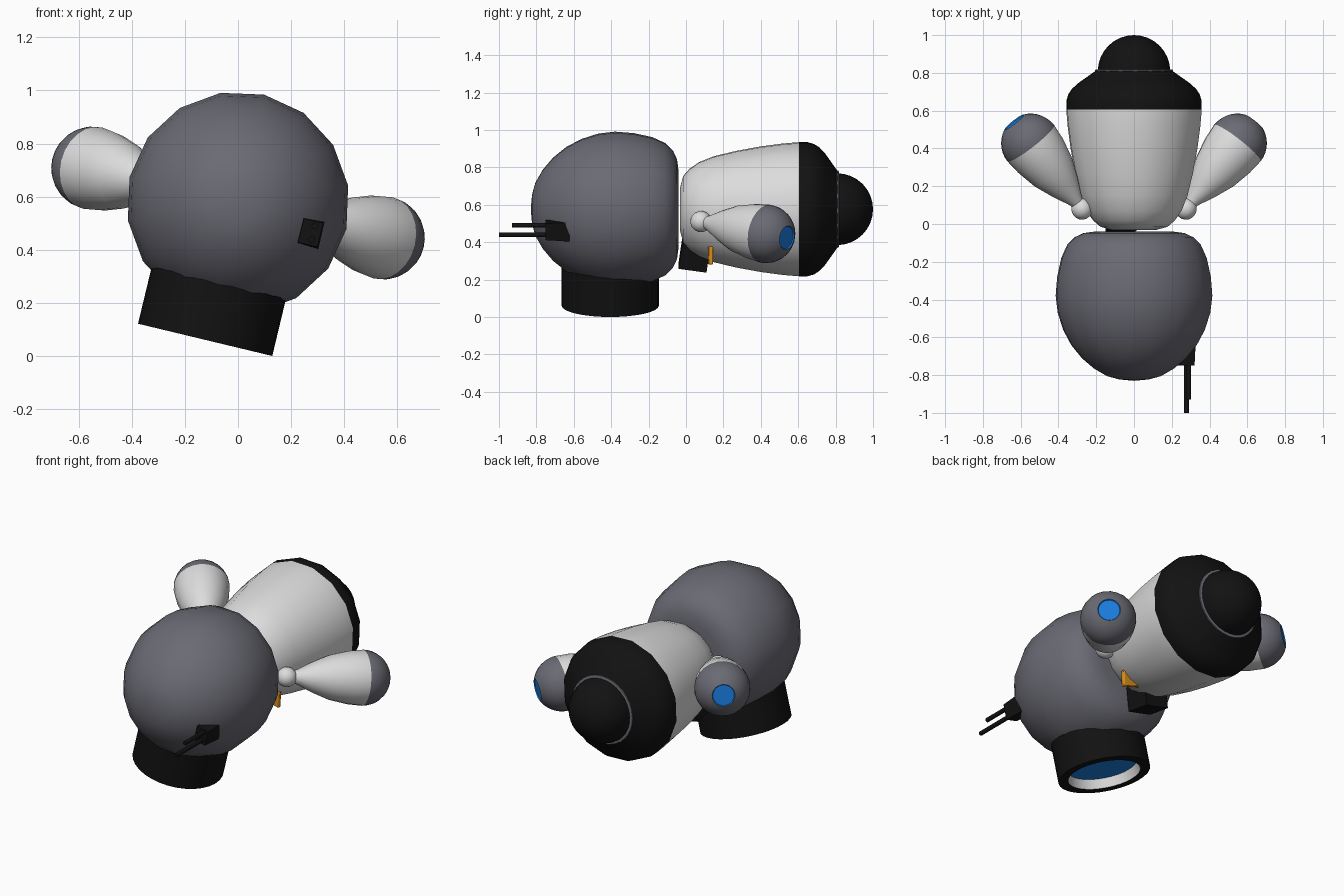
import bpy, bmesh, math
from mathutils import Matrix, Vector

cube = bpy.data.objects.get("Cube")
if cube:
    bpy.data.objects.remove(cube)


def material(name, r, g, b):
    m = bpy.data.materials.new(name)
    m.use_nodes = True
    m.diffuse_color = (r, g, b, 1)
    m.node_tree.nodes["Principled BSDF"].inputs["Base Color"].default_value = (r, g, b, 1)
    return m


GREY = material("slate grey", 0.145, 0.145, 0.175)
WHITE = material("shell white", 0.72, 0.72, 0.72)
BLACK = material("matte black", 0.006, 0.006, 0.006)
BLUE = material("lens blue", 0.01, 0.2, 0.72)
ORANGE = material("fin orange", 0.72, 0.28, 0.01)

# The whole figure is rolled about its long axis
ROLL = Matrix.Translation((0, 0, 0.576)) @ Matrix.Rotation(math.radians(13.5), 4, 'Y')
ALONG_Y = Matrix.Rotation(math.radians(-90), 4, 'X')
DOWN = Matrix.Rotation(math.pi, 4, 'X')


def finish(name, bm, mats, matrix, angle=40):
    bmesh.ops.recalc_face_normals(bm, faces=bm.faces)
    mesh = bpy.data.meshes.new(name)
    bm.to_mesh(mesh)
    bm.free()
    for m in mats:
        mesh.materials.append(m)
    ob = bpy.data.objects.new(name, mesh)
    bpy.context.scene.collection.objects.link(ob)
    ob.matrix_world = ROLL @ matrix
    bpy.ops.object.select_all(action='DESELECT')
    ob.select_set(True)
    bpy.context.view_layer.objects.active = ob
    bpy.ops.object.shade_smooth_by_angle(angle=math.radians(angle))
    return ob


def lathe(name, sections, matrix, sides=16):
    """Revolve (height, radius) points; each section has its own material."""
    bm = bmesh.new()
    mats = []
    for mat, profile in sections:
        if mat not in mats:
            mats.append(mat)
        rings = [[bm.verts.new((r * math.cos(i * math.tau / sides),
                                r * math.sin(i * math.tau / sides), h))
                  for i in range(sides)] for h, r in profile]
        for a, b in zip(rings, rings[1:]):
            for i in range(sides):
                j = (i + 1) % sides
                f = bm.faces.new((a[i], a[j], b[j], b[i]))
                f.material_index = mats.index(mat)
    bmesh.ops.remove_doubles(bm, verts=bm.verts, dist=1e-5)
    return finish(name, bm, mats, matrix)


def block(name, size, mat, matrix, taper=1.0):
    """Box whose -y end is scaled by taper."""
    bm = bmesh.new()
    bmesh.ops.create_cube(bm, size=1)
    for v in bm.verts:
        k = taper if v.co.y < 0 else 1
        v.co = Vector((v.co.x * size[0] * k, v.co.y * size[1], v.co.z * size[2] * k))
    return finish(name, bm, [mat], matrix)


def dome(center, radius, start, end, steps):
    """Arc of profile points, angles in degrees from the equator."""
    arc = [math.radians(start + (end - start) * i / steps) for i in range(steps + 1)]
    return [(center + radius * math.sin(a), radius * math.cos(a)) for a in arc]


# Head: egg with a flattened back
head = [(-.83, 0), (-.823, .08), (-.805, .145), (-.765, .215), (-.71, .28),
        (-.64, .337), (-.56, .38), (-.47, .409), (-.38, .42), (-.28, .412),
        (-.18, .39), (-.11, .358), (-.07, .318), (-.048, .27), (-.04, .21), (-.04, 0)]
lathe("head", [(GREY, head)], ALONG_Y)

# Big eye below the head, with a recessed lens
lathe("eye_housing", [
    (BLACK, [(.15, 0), (.15, .26), (.53, .26), (.53, .205)]),
    (WHITE, [(.53, .205), (.475, .195)]),
    (BLUE, [(.475, .195), (.475, 0)])],
    Matrix.Translation((0, -.405, 0)) @ DOWN, 32)

# Torso: white shell, black rear, thin grey ring and dome
shell = [(-.033, 0), (-.031, .12), (-.015, .18), (.02, .22), (.07, .255),
         (.15, .287), (.27, .316), (.4, .34), (.52, .356), (.605, .363)]
rear = [(.605, .363), (.65, .363), (.685, .353), (.715, .333), (.745, .3), (.81, .207)]
lathe("torso", [(WHITE, shell), (BLACK, rear)], ALONG_Y)
lathe("tail_ring", [(GREY, [(.79, .206), (.816, .206), (.82, .185)])], ALONG_Y, 32)
lathe("tail_dome", [(BLACK, dome(.808, .192, 0, 90, 8))], ALONG_Y, 32)

# Arms: shoulder ball, flared sleeve, round tip with a flat lens
sleeve = [(.02, 0), (.03, .03), (.07, .046), (.15, .085),
          (.25, .125), (.36, .149), (.446, .157)]
tip = dome(.446, .157, 0, 66, 7)
lens = [tip[-1], (tip[-1][0] - .006, tip[-1][1] - .004), (tip[-1][0] - .006, 0)]
for side, label in ((1, "left"), (-1, "right")):
    place = Matrix.Translation((side * .283, .08, 0))
    aim = Vector((side * .626, .78, 0)).to_track_quat('Z', 'Y').to_matrix().to_4x4()
    lathe(label + "_shoulder", [(WHITE, dome(0, .057, -90, 90, 10))], place @ aim, 20)
    lathe(label + "_arm", [(WHITE, sleeve), (GREY, tip), (BLUE, lens)], place @ aim, 24)

# Antenna block with two rods on the face
block("antenna_base", (.085, .13, .105), BLACK,
      Matrix.Translation((.292, -.685, -.045)), .88)
for label, z, length in (("long", -.068, .3), ("short", -.016, .23)):
    lathe(label + "_antenna", [(BLACK, [(0, 0), (0, .013), (length, .013), (length, 0)])],
          Matrix.Translation((.302, -.7, z)) @ ALONG_Y.inverted(), 10)

# Chest box under the torso
block("chest_box", (.16, .15, .14), BLACK,
      Matrix.Translation((.0, .045, -.25)) @ Matrix.Rotation(math.radians(-8), 4, 'X'))

# Small triangular fin beside the box
bm = bmesh.new()
tri = [bm.verts.new((x, .118, z)) for x, z in ((.235, -.145), (.255, -.245), (.125, -.235))]
face = bm.faces.new(tri)
out = bmesh.ops.extrude_face_region(bm, geom=[face])
bmesh.ops.translate(bm, vec=(0, .027, 0),
                    verts=[g for g in out["geom"] if isinstance(g, bmesh.types.BMVert)])
fin = finish("chest_fin", bm, [ORANGE], Matrix.Identity(4))
bevel = fin.modifiers.new("soft edges", 'BEVEL')
bevel.width = .006
bevel.segments = 2
